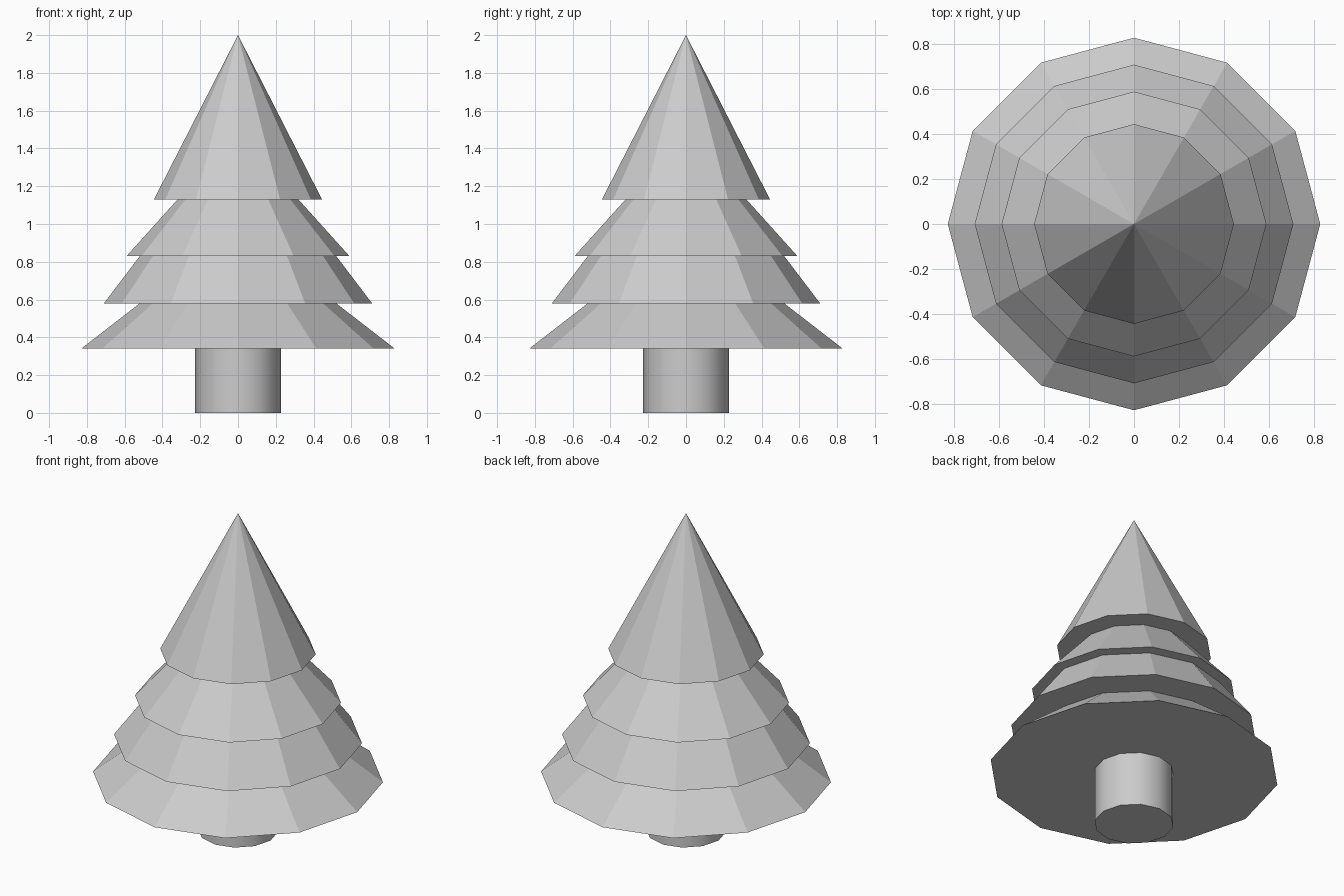
import bpy, bmesh, math

if "Cube" in bpy.data.objects:
    bpy.data.objects.remove(bpy.data.objects["Cube"])

SIDES = 12


def lathe(name, profile):
    """Revolve (radius, z) points around z; zero radius makes a pole."""
    bm = bmesh.new()
    rings = []
    for r, z in profile:
        if r == 0:
            rings.append([bm.verts.new((0, 0, z))] * SIDES)
        else:
            rings.append([bm.verts.new((r * math.cos(2 * math.pi * i / SIDES),
                                        r * math.sin(2 * math.pi * i / SIDES), z))
                          for i in range(SIDES)])
    for a, b in zip(rings, rings[1:]):
        for i in range(SIDES):
            j = (i + 1) % SIDES
            bm.faces.new(dict.fromkeys((a[i], a[j], b[j], b[i])))
    bmesh.ops.recalc_face_normals(bm, faces=bm.faces)
    mesh = bpy.data.meshes.new(name)
    bm.to_mesh(mesh)
    bm.free()
    obj = bpy.data.objects.new(name, mesh)
    bpy.context.collection.objects.link(obj)
    return obj


# Foliage: stepped, flat-shaded tiers ending in a point
lathe("foliage", [(0, 0.34), (0.83, 0.34), (0.52, 0.58),
                  (0.71, 0.58), (0.52, 0.83),
                  (0.59, 0.83), (0.32, 1.13),
                  (0.445, 1.13), (0, 2.0)])

# Trunk: smooth side with a flat base
trunk = lathe("trunk", [(0, 0), (0.227, 0), (0.227, 0.34), (0, 0.34)])
bpy.context.view_layer.objects.active = trunk
trunk.select_set(True)
bpy.ops.object.shade_smooth_by_angle(angle=math.radians(40))
